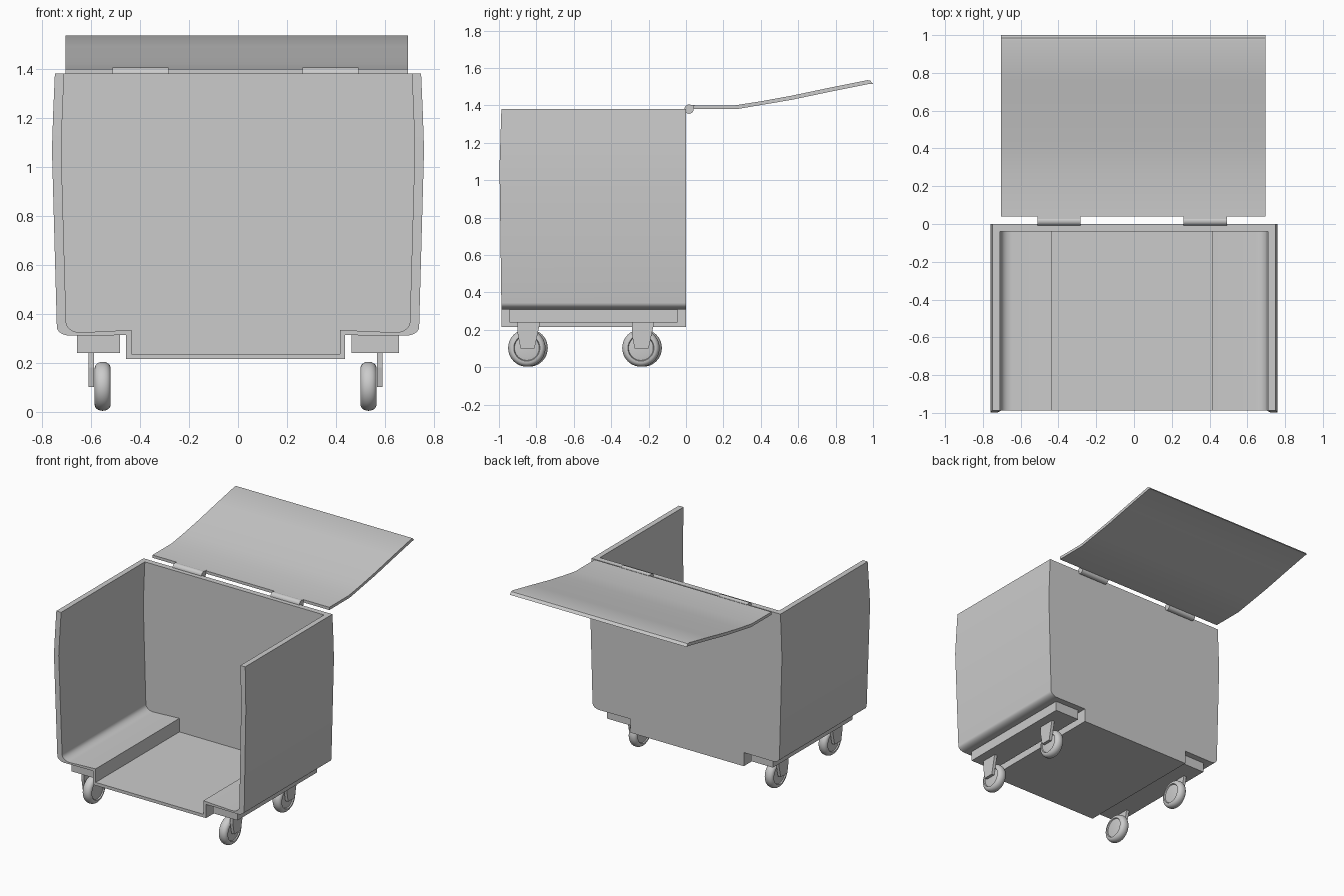
import bpy, math

if "Cube" in bpy.data.objects:
    bpy.data.objects.remove(bpy.data.objects["Cube"])

CX = -0.01  # undercarriage and lid sit slightly off centre


def mesh_object(name, verts, faces, smooth=None):
    me = bpy.data.meshes.new(name)
    me.from_pydata(verts, [], faces)
    ob = bpy.data.objects.new(name, me)
    bpy.context.collection.objects.link(ob)
    bpy.ops.object.select_all(action='DESELECT')
    ob.select_set(True)
    bpy.context.view_layer.objects.active = ob
    bpy.ops.object.mode_set(mode='EDIT')
    bpy.ops.mesh.select_all(action='SELECT')
    bpy.ops.mesh.normals_make_consistent(inside=False)
    bpy.ops.object.mode_set(mode='OBJECT')
    if smooth:
        bpy.ops.object.shade_smooth_by_angle(angle=math.radians(smooth))
    return ob


def prism(name, pts, axis, a, b, smooth=None):
    """Extrude a profile along x (points are y,z) or y (points are x,z)."""
    put = (lambda p, t: (t, p[0], p[1])) if axis == 'x' else (lambda p, t: (p[0], t, p[1]))
    n = len(pts)
    verts = [put(p, a) for p in pts] + [put(p, b) for p in pts]
    faces = [tuple(range(n)), tuple(range(n, 2 * n))]
    faces += [(i, (i + 1) % n, n + (i + 1) % n, n + i) for i in range(n)]
    return mesh_object(name, verts, faces, smooth)


def box(name, x0, x1, y0, y1, z0, z1):
    return prism(name, [(x0, z0), (x1, z0), (x1, z1), (x0, z1)], 'y', y0, y1)


def lathe_x(name, profile, centre, n=40):
    """Revolve (x, radius) points around an x axis."""
    m = len(profile)
    verts = []
    for i in range(n):
        t = 2 * math.pi * i / n
        for x, r in profile:
            verts.append((centre[0] + x, centre[1] + r * math.cos(t), centre[2] + r * math.sin(t)))
    faces = [(i * m + j, i * m + j + 1, (i + 1) % n * m + j + 1, (i + 1) % n * m + j)
             for i in range(n) for j in range(m - 1)]
    faces += [tuple(i * m for i in range(n)), tuple(i * m + m - 1 for i in range(n))]
    return mesh_object(name, verts, faces, 35)


def arc(cx, cz, rx, rz, n=6):
    return [(cx + rx * math.cos(i / n * math.pi / 2), cz - rz * math.sin(i / n * math.pi / 2))
            for i in range(n + 1)]


def both_sides(half, shift):
    # only the recessed floor points take the sideways shift
    right = half[:-2] + [(x + shift, z) for x, z in half[-2:]]
    left = [(-x, z) for x, z in half[:-2]] + [(-x + shift, z) for x, z in half[-2:]]
    return right + left[::-1]


# Open-fronted shell: matching outer and inner cross-sections
outer = both_sides([(0.748, 1.38), (0.755, 1.22), (0.760, 1.07)]
                   + arc(0.685, 0.345, 0.055, 0.035) + [(0.448, 0.312), (0.448, 0.214)], CX)
inner = both_sides([(0.710, 1.38), (0.717, 1.22), (0.722, 1.07)]
                   + arc(0.645, 0.365, 0.057, 0.042) + [(0.426, 0.333), (0.426, 0.236)], CX)


def front_y(z):
    if z > 1.07:
        return -0.997 + 0.010 * (z - 1.07) / 0.31
    return -0.997 + 0.010 * (1.07 - z) / 0.74 if z > 0.33 else -0.987


n = len(outer)
verts = []
for o, i in zip(outer, inner):
    yf = front_y(o[1])
    verts += [(o[0], yf, o[1]), (i[0], yf, i[1]), (i[0], 0, i[1]), (o[0], 0, o[1])]
faces = [(4 * k + j, 4 * k + (j + 1) % 4, 4 * k + 4 + (j + 1) % 4, 4 * k + 4 + j)
         for k in range(n - 1) for j in range(4)]
faces += [(0, 1, 2, 3), tuple(4 * (n - 1) + j for j in range(4))]
mesh_object("cart_shell", verts, faces, 30)

# Back wall fills the inner section
prism("back_wall", inner, 'y', -0.04, 0.0)

# Raised lid, a bent sheet
top = [(0.04, 1.40), (0.26, 1.40), (0.40, 1.422), (0.56, 1.451), (0.76, 1.493), (0.97, 1.535)]
under = [(1.0, 1.515), (0.98, 1.515), (0.765, 1.472), (0.565, 1.43), (0.40, 1.402), (0.27, 1.38), (0.04, 1.38)]
prism("lid", top + [(0.985, 1.533)] + under, 'x', -0.705, 0.695, 25)

for s, side in ((-1, "left"), (1, "right")):
    # Hinges: barrel plus leaf
    x0, x1 = sorted((CX + s * 0.273, CX + s * 0.502))
    lathe_x("hinge_barrel_" + side, [(x0, 0.025), (x1, 0.025)], (0, 0.016, 1.38), 20)
    box("hinge_leaf_" + side, x0, x1, 0.01, 0.045, 1.38, 1.402)

    # Rail carrying the wheels
    x0, x1 = sorted((CX + s * 0.473, 0.0 + s * 0.657))
    box("wheel_rail_" + side, x0, x1, -0.945, -0.045, 0.24, 0.313)

    # Casters: outside bracket, tyre and hub
    for y, end in ((-0.845, "front"), (-0.235, "back")):
        tag = end + "_" + side
        bx0, bx1 = sorted((CX + s * 0.578, CX + s * 0.60))
        prism("bracket_" + tag, [(y - 0.055, 0.24), (y + 0.065, 0.24), (y + 0.035, 0.10),
                                 (y - 0.04, 0.10), (y - 0.055, 0.18)], 'x', bx0, bx1)
        centre = (CX + s * 0.543, y - s * 0.006, 0.103)
        tyre = [(0.033 * math.cos(t), 0.070 + 0.03 * math.sin(t) ** 0.8 if math.sin(t) > 0 else 0.07)
                for t in [math.pi * (1 - k / 12) for k in range(13)]]
        lathe_x("tyre_" + tag, [(-0.024, 0.066)] + tyre + [(0.024, 0.066)], centre)
        lathe_x("hub_" + tag, [(-0.029, 0.05), (-0.026, 0.066), (0.026, 0.066), (0.029, 0.05)], centre)
